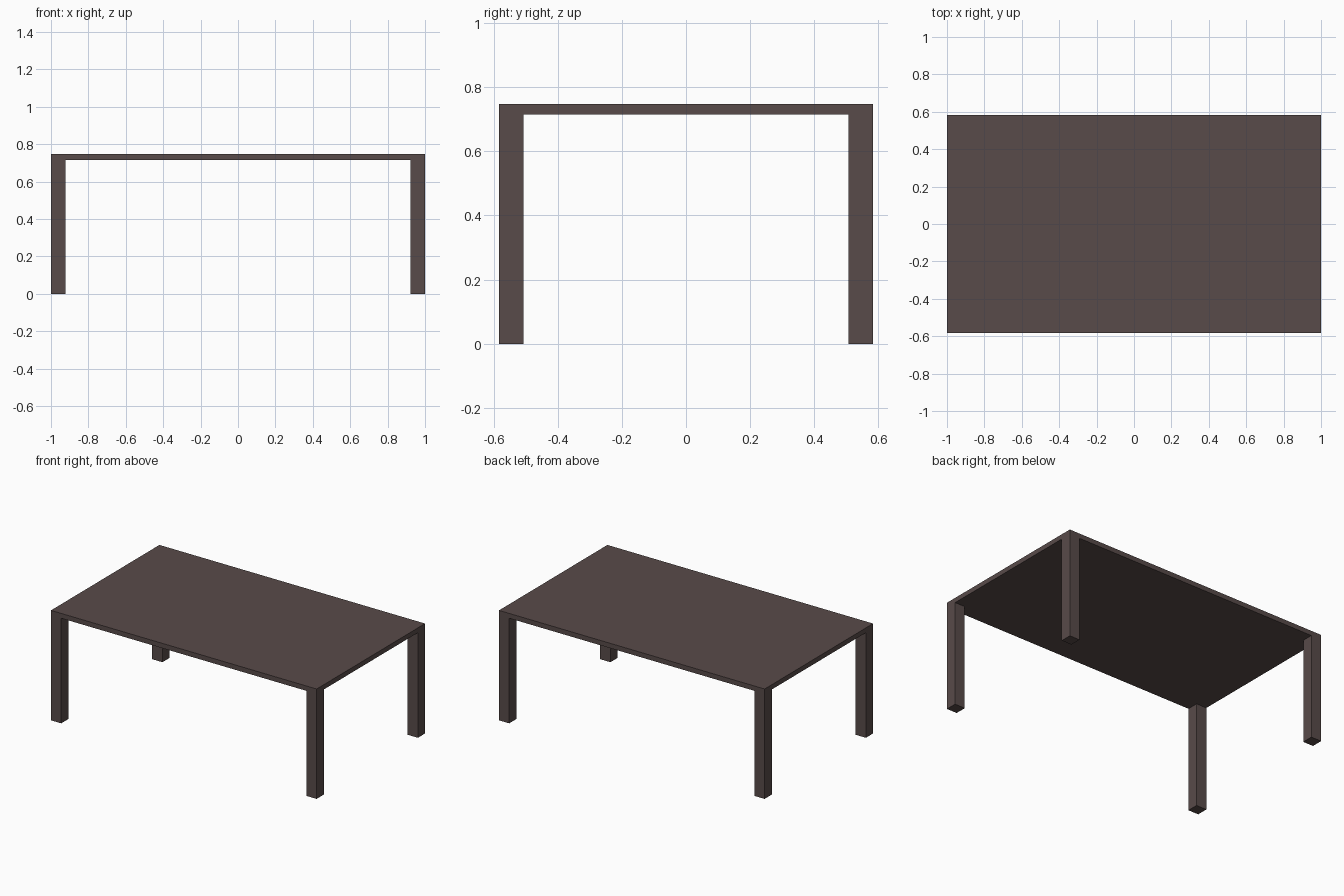
import bpy

cube = bpy.data.objects.get("Cube")
if cube:
    bpy.data.objects.remove(cube, do_unlink=True)

LENGTH, DEPTH, HEIGHT = 2.0, 1.166, 0.748
TOP_THICKNESS, LEG_WIDTH = 0.033, 0.077

# Dark brown wood
wood = bpy.data.materials.new("dark_brown_wood")
wood.use_nodes = True
colour = (0.098, 0.070, 0.067, 1)
wood.diffuse_color = colour
wood.node_tree.nodes["Principled BSDF"].inputs["Base Color"].default_value = colour


def box(name, centre, size):
    bpy.ops.mesh.primitive_cube_add(size=1, location=centre)
    obj = bpy.context.object
    obj.name = name
    obj.scale = size
    bpy.ops.object.transform_apply(location=False, rotation=False, scale=True)
    obj.data.materials.append(wood)
    return obj


# Thin table top
box("table_top", (0, 0, HEIGHT - TOP_THICKNESS / 2), (LENGTH, DEPTH, TOP_THICKNESS))

# Square legs flush with the corners, meeting the underside of the top
leg_height = HEIGHT - TOP_THICKNESS
for side, sx in (("left", 1), ("right", -1)):
    for end, sy in (("front", -1), ("back", 1)):
        x = sx * (LENGTH - LEG_WIDTH) / 2
        y = sy * (DEPTH - LEG_WIDTH) / 2
        box(f"{end}_{side}_leg", (x, y, leg_height / 2), (LEG_WIDTH, LEG_WIDTH, leg_height))
